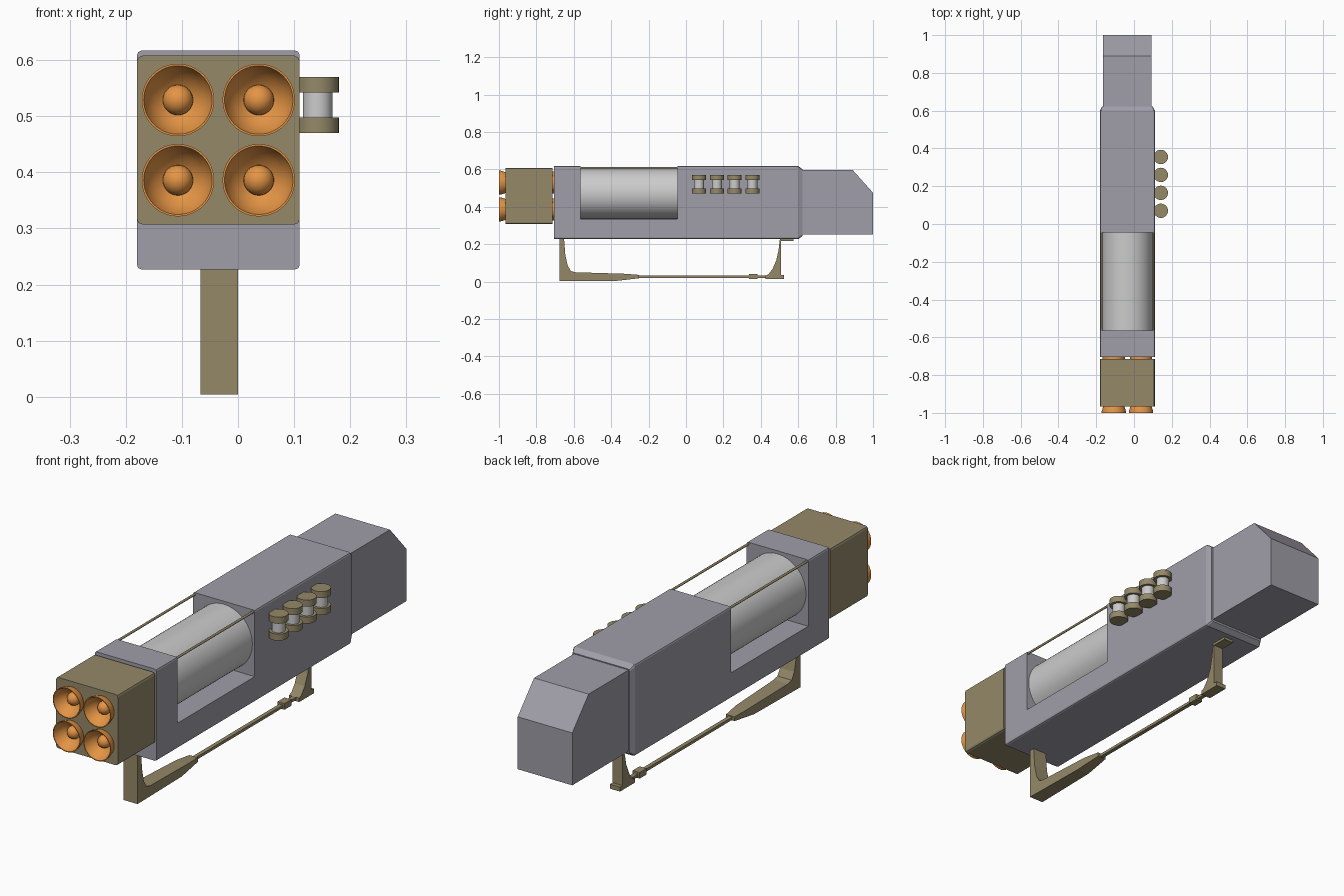
import bpy, bmesh, math
from mathutils import Matrix, Vector

if "Cube" in bpy.data.objects:
    bpy.data.objects.remove(bpy.data.objects["Cube"])


def mat(name, rgb):
    m = bpy.data.materials.new(name)
    m.diffuse_color = (*rgb, 1)
    m.use_nodes = True
    m.node_tree.nodes["Principled BSDF"].inputs["Base Color"].default_value = m.diffuse_color
    return m


HULL = mat("hull_grey", (0.35, 0.34, 0.39))
TAN = mat("tan", (0.30, 0.25, 0.14))
ORANGE = mat("orange", (0.78, 0.30, 0.06))


def finish(name, bm, material=None, smooth=False):
    bmesh.ops.recalc_face_normals(bm, faces=bm.faces)
    me = bpy.data.meshes.new(name)
    bm.to_mesh(me)
    bm.free()
    ob = bpy.data.objects.new(name, me)
    bpy.context.collection.objects.link(ob)
    if material:
        me.materials.append(material)
    if smooth:
        bpy.ops.object.select_all(action='DESELECT')
        ob.select_set(True)
        bpy.context.view_layer.objects.active = ob
        bpy.ops.object.shade_smooth_by_angle(angle=math.radians(35))
    return ob


def round_long_edges(bm, size):
    # bevel only the edges running front to back
    es = [e for e in bm.edges
          if abs((e.verts[0].co - e.verts[1].co).normalized().y) > 0.6
          and e.is_manifold and e.calc_face_angle(0) > 0.5]
    bmesh.ops.bevel(bm, geom=es, offset=size, segments=2, profile=0.5, affect='EDGES')


def extrude_x(name, pts, x0, x1, material, bevel=0, width=None):
    """Extrude a (y, z) profile along x; width(y) optionally rescales x."""
    bm = bmesh.new()
    f = bm.faces.new([bm.verts.new((x0, y, z)) for y, z in pts])
    ext = bmesh.ops.extrude_face_region(bm, geom=[f])
    for v in ext['geom']:
        if isinstance(v, bmesh.types.BMVert):
            v.co.x = x1
    if width:
        mid = (x0 + x1) / 2
        for v in bm.verts:
            v.co.x = mid + (v.co.x - mid) * width(v.co.y)
    bmesh.ops.recalc_face_normals(bm, faces=bm.faces)
    if bevel:
        round_long_edges(bm, bevel)
    return finish(name, bm, material)


def box(name, x, y, z, material, bevel=0):
    pts = [(y[0], z[0]), (y[1], z[0]), (y[1], z[1]), (y[0], z[1])]
    return extrude_x(name, pts, x[0], x[1], material, bevel)


def lathe(name, prof, centre, axis, material=None, n=48):
    """Revolve (radius, height) points about axis 'Y' or 'Z' through centre."""
    bm = bmesh.new()
    rings = []
    for r, h in prof:
        if r == 0:
            rings.append([bm.verts.new((0, 0, h))])
        else:
            rings.append([bm.verts.new((r * math.cos(2 * math.pi * i / n),
                                        r * math.sin(2 * math.pi * i / n), h)) for i in range(n)])
    for a, b in zip(rings, rings[1:]):
        for i in range(n):
            j = (i + 1) % n
            quad = [a[i % len(a)], a[j % len(a)], b[j % len(b)], b[i % len(b)]]
            bm.faces.new(list(dict.fromkeys(quad)))
    m = Matrix.Translation(Vector(centre))
    if axis == 'Y':
        m = m @ Matrix.Rotation(-math.pi / 2, 4, 'X')
    bmesh.ops.transform(bm, matrix=m, verts=bm.verts)
    return finish(name, bm, material, True)


# Main body with the open bay for the cylinder
extrude_x("main_body", [(-.705, .227), (.60, .227), (.60, .617), (-.045, .617), (-.045, .335),
                        (-.565, .335), (-.565, .617), (-.705, .617)], -.18, .11, HULL, .008)

# Tapered collar at the rear of the body
bm = bmesh.new()
ends = []
for y, x0, x1, z0, z1 in [(.60, -.18, .11, .227, .617), (.622, -.170, .100, .243, .602)]:
    ends.append([bm.verts.new(p) for p in [(x0, y, z0), (x1, y, z0), (x1, y, z1), (x0, y, z1)]])
for i in range(4):
    j = (i + 1) % 4
    bm.faces.new([ends[0][i], ends[0][j], ends[1][j], ends[1][i]])
for e in ends:
    bm.faces.new(e)
bmesh.ops.recalc_face_normals(bm, faces=bm.faces)
round_long_edges(bm, .008)
finish("rear_collar", bm, HULL)

# Rear housing with a sloped top corner
extrude_x("rear_housing", [(.61, .252), (1.0, .252), (1.0, .475), (.89, .598), (.61, .598)],
          -.165, .092, HULL)

# Cylinder in the bay and the two guide rods over it
lathe("bay_cylinder", [(0, -.57), (.134, -.57), (.134, -.04), (0, -.04)],
      (-.035, 0, .47), 'Y', n=64)
for side, x in (("left", -.173), ("right", .103)):
    lathe("guide_rod_" + side, [(0, -.57), (.005, -.57), (.005, -.04), (0, -.04)],
          (x, 0, .609), 'Y', TAN, 12)

# Launcher block with four flared nozzles
block = box("launcher_block", (-.18, .11), (-.965, -.715), (.307, .608), TAN, .01)
cup = [(0, -.703), (.059, -.703), (.059, -.722), (.053, -.73), (.053, -.955), (.057, -.968),
       (.064, -.99), (.0645, -1.0), (.061, -1.0), (.058, -.99), (.044, -.962), (.027, -.95)]
dome = [(.027 * math.cos(a), -.95 - .027 * math.sin(a))
        for a in (math.pi / 2 * k / 6 for k in range(1, 6))] + [(0, -.977)]
for i, (x, z) in enumerate([(x, z) for x in (-.107, .037) for z in (.386, .529)]):
    lathe(f"nozzle_{i + 1}", cup + dome, (x, 0, z), 'Y', ORANGE, 48)
    cutter = lathe(f"nozzle_cutter_{i + 1}", [(0, -1.05), (.054, -1.05), (.054, -.9), (0, -.9)],
                   (x, 0, z), 'Y')
    cutter.hide_render = True
    cutter.hide_viewport = True
    mod = block.modifiers.new("nozzle_hole", 'BOOLEAN')
    mod.operation = 'DIFFERENCE'
    mod.object = cutter

# Four spools on the right side
for i in range(4):
    c = (.142, .07 + .095 * i, 0)
    lathe(f"spool_core_{i + 1}", [(0, .49), (.0265, .49), (.0265, .55), (0, .55)], c, 'Z', n=24)
    for part, z0, z1 in (("bottom", .47, .498), ("top", .542, .57)):
        lathe(f"spool_{part}_{i + 1}", [(0, z0), (.038, z0), (.038, z1), (0, z1)],
              c, 'Z', TAN, 24)

# Carrying grip below: front strut and tapering hand bar
extrude_x("front_grip", [(-.675, .23), (-.675, .004), (-.37, .004), (-.25, .018), (-.25, .036),
                         (-.33, .042), (-.59, .05), (-.615, .056), (-.632, .085), (-.645, .14),
                         (-.652, .23)], -.067, 0, TAN,
          width=lambda y: 1 if y < -.4 else (.85 if y < -.3 else .6))
# Thin rod and its clamp
box("grip_rod", (-.042, -.025), (-.26, .45), (.02, .032), TAN)
box("rod_clamp", (-.05, -.017), (.337, .383), (.014, .04), TAN)
# Rear strut with curved front edge
extrude_x("rear_strut", [(.425, .015), (.525, .015), (.525, .034), (.508, .034), (.508, .216),
                         (.575, .216), (.575, .23), (.502, .23), (.495, .17), (.483, .115),
                         (.463, .068), (.44, .038), (.425, .032)], -.057, -.010, TAN)
